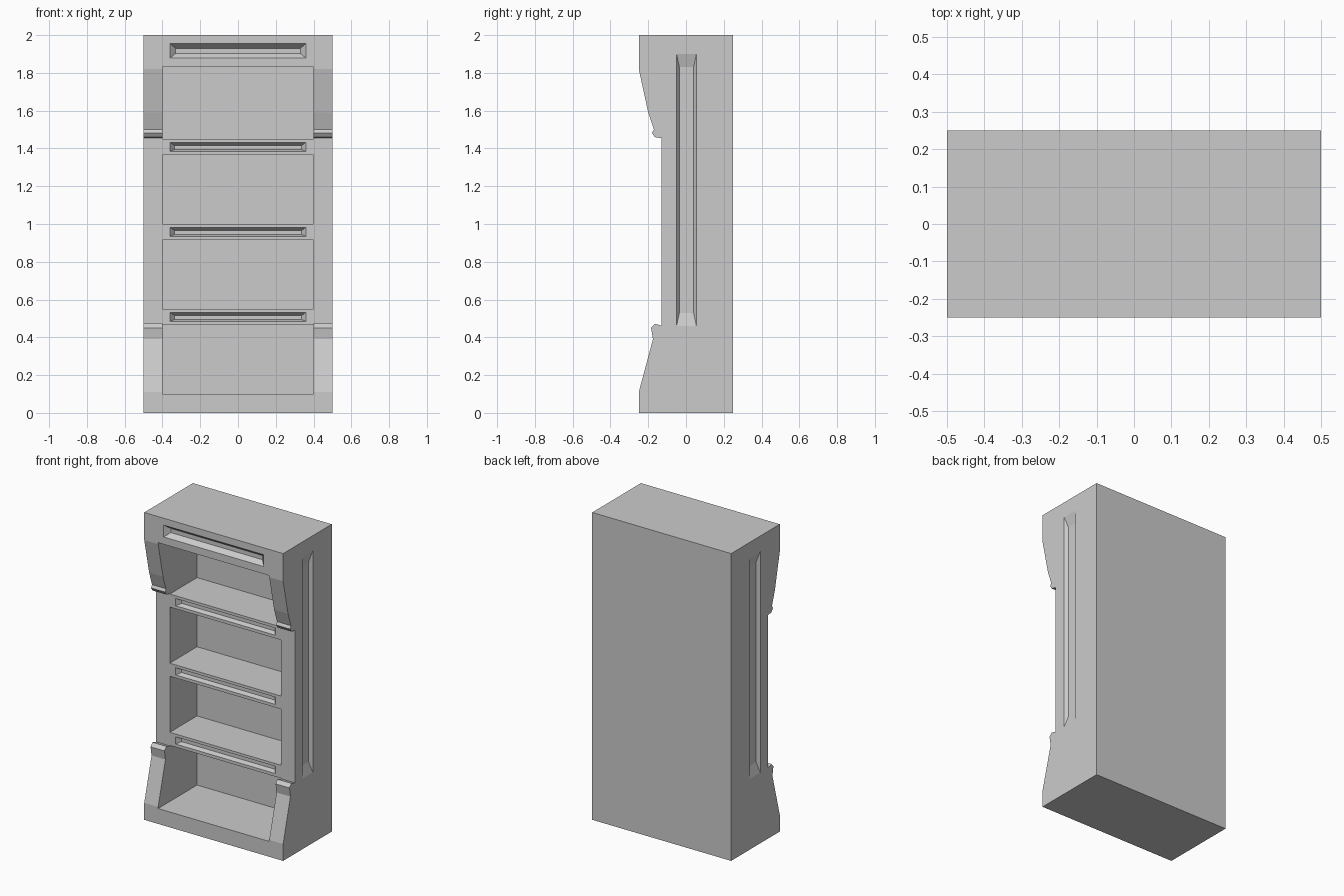
import bpy, bmesh
from mathutils import Vector

if "Cube" in bpy.data.objects:
    bpy.data.objects.remove(bpy.data.objects["Cube"])


def finish(name, bm):
    bmesh.ops.recalc_face_normals(bm, faces=bm.faces)
    me = bpy.data.meshes.new(name)
    bm.to_mesh(me)
    bm.free()
    ob = bpy.data.objects.new(name, me)
    bpy.context.collection.objects.link(ob)
    return ob


def extrude_x(name, profile, half):
    """Extrude a (y, z) outline from -half to +half along x."""
    bm = bmesh.new()
    face = bm.faces.new([bm.verts.new((-half, y, z)) for y, z in profile])
    new = bmesh.ops.extrude_face_region(bm, geom=[face])["geom"]
    bmesh.ops.translate(bm, vec=(2 * half, 0, 0),
                        verts=[v for v in new if isinstance(v, bmesh.types.BMVert)])
    return finish(name, bm)


def tapered_cutter(name, outer, inner, place):
    """Wedge-sided cutter through the outer rectangle to the inner one.
    Rectangles are (a0, a1, b0, b1); place(a, b, t) maps to space, t = 0 at surface, 1 at depth."""
    bm = bmesh.new()
    for ia in (0, 1):
        for ib in (2, 3):
            p = Vector(place(outer[ia], outer[ib], 0))
            q = Vector(place(inner[ia], inner[ib], 1))
            bm.verts.new(q)
            bm.verts.new(p + (p - q) * 0.5)
    bmesh.ops.convex_hull(bm, input=bm.verts)
    bmesh.ops.dissolve_limit(bm, angle_limit=0.01, verts=bm.verts, edges=bm.edges)
    return finish(name, bm)


# Carcass: side outline with the sloped corbels at top and bottom
bookcase = extrude_x("bookcase_carcass", [
    (-0.25, 0), (0.25, 0), (0.25, 2), (-0.25, 2), (-0.25, 1.82), (-0.2, 1.59),
    (-0.17, 1.5), (-0.18, 1.482), (-0.165, 1.46), (-0.13, 1.454), (-0.13, 0.462),
    (-0.165, 0.472), (-0.185, 0.45), (-0.175, 0.39), (-0.25, 0.11)], 0.5)

cutters = []

# Shelf openings; the lowest one also clears the corbel tips in front of the shelf
BACK = 0.15
for i, (lo, hi) in enumerate([(0.1, 0.465), (0.55, 0.915), (1.0, 1.365), (1.45, 1.83)]):
    outline = [(-0.3, lo), (BACK, lo), (BACK, hi)]
    outline += [(-0.131, hi), (-0.131, 0.49), (-0.3, 0.49)] if i == 0 else [(-0.3, hi)]
    cutters.append(extrude_x("opening_cutter", outline, 0.4))

# Grooves along the three shelf fronts
for z in (0.465, 0.915, 1.365):
    cutters.append(tapered_cutter(
        "shelf_groove_cutter", (-0.36, 0.36, z + 0.02, z + 0.067),
        (-0.335, 0.335, z + 0.03, z + 0.05),
        lambda a, b, t: (a, -0.13 + 0.03 * t, b)))

# Groove in the header
cutters.append(tapered_cutter(
    "header_groove_cutter", (-0.36, 0.36, 1.878, 1.955), (-0.33, 0.33, 1.903, 1.93),
    lambda a, b, t: (a, -0.25 + 0.03 * t, b)))

# Long shallow grooves on both sides
for s in (-1, 1):
    cutters.append(tapered_cutter(
        "side_groove_cutter", (-0.05, 0.055, 0.46, 1.9), (-0.035, 0.04, 0.53, 1.83),
        lambda a, b, t: (s * (0.5 - 0.02 * t), a, b)))

# Carve the carcass and discard the cutters
bpy.context.view_layer.objects.active = bookcase
bookcase.select_set(True)
for c in cutters:
    c.hide_render = True
    mod = bookcase.modifiers.new("carve", 'BOOLEAN')
    mod.operation = 'DIFFERENCE'
    mod.solver = 'EXACT'
    mod.object = c
    bpy.ops.object.modifier_apply(modifier=mod.name)
    bpy.data.objects.remove(c)
